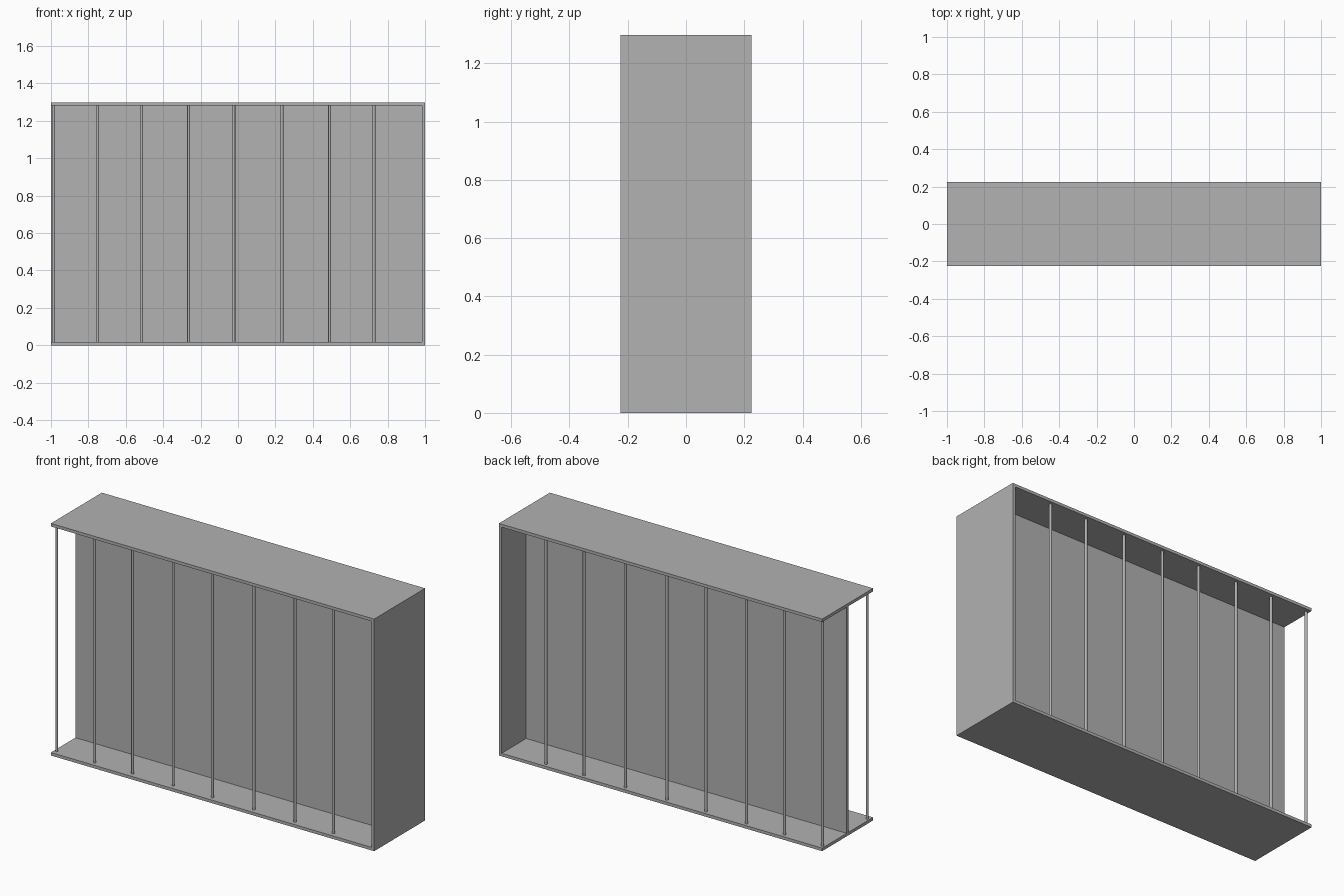
import bpy

cube = bpy.data.objects.get("Cube")
if cube:
    bpy.data.objects.remove(cube, do_unlink=True)

grey = bpy.data.materials.new("plain grey")
grey.use_nodes = True
colour = (0.445, 0.445, 0.445, 1)
grey.diffuse_color = colour
grey.node_tree.nodes["Principled BSDF"].inputs["Base Color"].default_value = colour

LENGTH, DEPTH, HEIGHT, BOARD = 2.0, 0.45, 1.298, 0.017
INNER = HEIGHT - 2 * BOARD


def board(name, size, centre):
    bpy.ops.mesh.primitive_cube_add(size=1, location=centre)
    ob = bpy.context.object
    ob.name = name
    ob.scale = size
    bpy.ops.object.transform_apply(location=False, rotation=False, scale=True)
    ob.data.materials.append(grey)


def post(name, x, y):
    bpy.ops.mesh.primitive_cylinder_add(vertices=16, radius=0.0075, depth=INNER,
                                        location=(x, y, HEIGHT / 2))
    ob = bpy.context.object
    ob.name = name
    ob.data.materials.append(grey)
    bpy.ops.object.shade_smooth_by_angle()


# Shelter boards: floor, roof, one end wall and the central partition
board("floor", (LENGTH, DEPTH, BOARD), (0, 0, BOARD / 2))
board("roof", (LENGTH, DEPTH, BOARD), (0, 0, HEIGHT - BOARD / 2))
board("end_wall", (BOARD, DEPTH, INNER), (LENGTH / 2 - BOARD / 2, 0, HEIGHT / 2))
board("central_partition", (LENGTH - BOARD, BOARD, INNER), (-BOARD / 2, 0, HEIGHT / 2))

# Slim posts along both long edges
for i, x in enumerate((-0.985, -0.75, -0.515, -0.264, -0.022, 0.235, 0.49, 0.727)):
    post(f"front_post_{i + 1}", x, -0.195)
    post(f"back_post_{i + 1}", x, 0.2)
